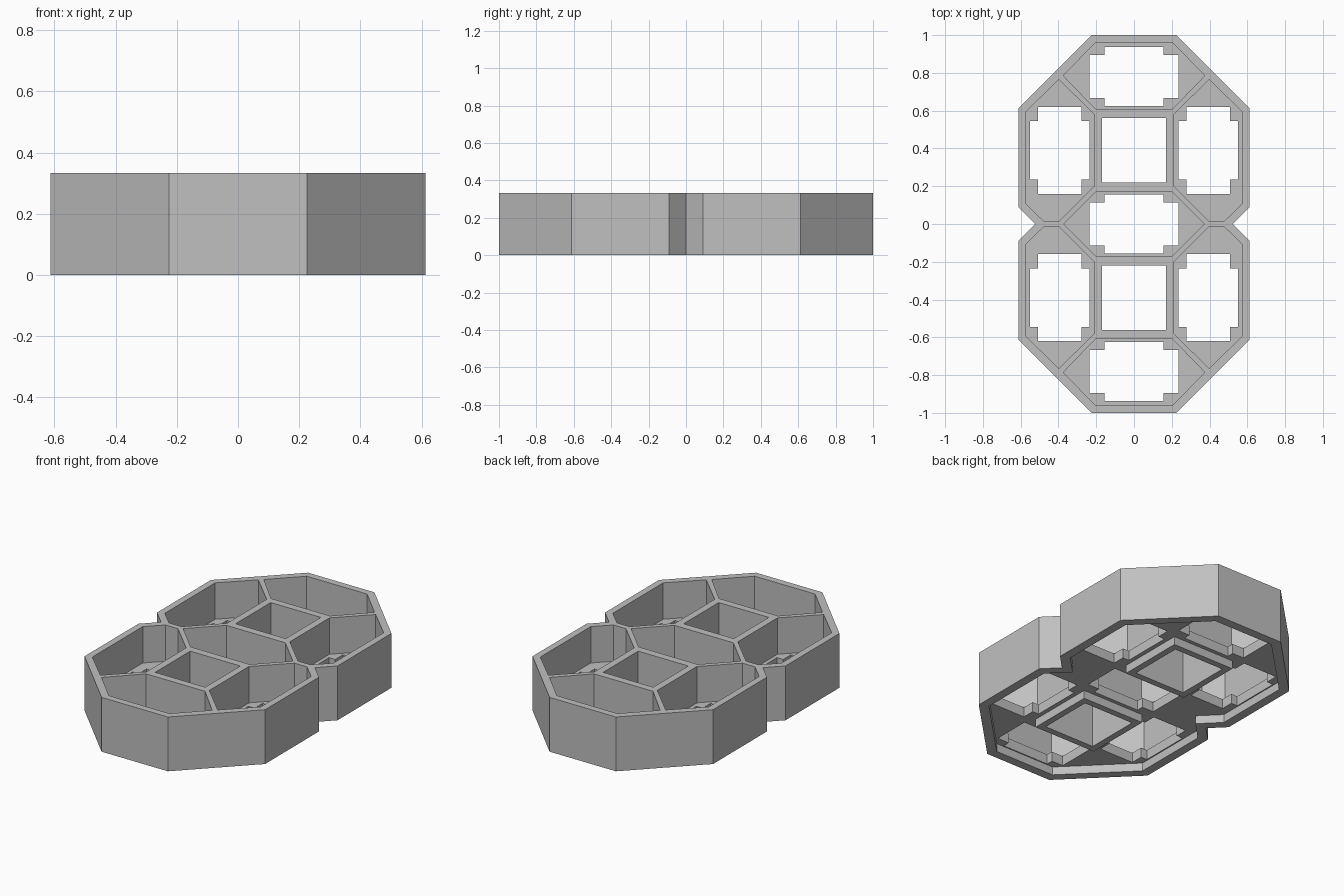
import bpy, bmesh
from mathutils import Vector

HEIGHT = 0.333
RIM_DEPTH = 0.05      # recess under the floor
FLOOR_TOP = 0.11
RIM_WIDTH = 0.055
RING_Y = 0.39         # centre of each octagon

if "Cube" in bpy.data.objects:
    bpy.data.objects.remove(bpy.data.objects["Cube"], do_unlink=True)

grey = bpy.data.materials.new("plain_grey")
grey.use_nodes = True
grey.diffuse_color = (0.53, 0.53, 0.53, 1)
grey.node_tree.nodes["Principled BSDF"].inputs["Base Color"].default_value = grey.diffuse_color


def prisms(name, polygons, z0, z1):
    """One object holding an upright prism for every polygon."""
    bm = bmesh.new()
    for poly in polygons:
        face = bm.faces.new([bm.verts.new((x, y, z0)) for x, y in poly])
        top = bmesh.ops.extrude_face_region(bm, geom=[face])["geom"]
        verts = [v for v in top if isinstance(v, bmesh.types.BMVert)]
        bmesh.ops.translate(bm, verts=verts, vec=(0, 0, z1 - z0))
    bmesh.ops.recalc_face_normals(bm, faces=bm.faces)
    mesh = bpy.data.meshes.new(name)
    bm.to_mesh(mesh)
    bm.free()
    mesh.materials.append(grey)
    obj = bpy.data.objects.new(name, mesh)
    bpy.context.collection.objects.link(obj)
    return obj


def combine(body, other, operation):
    """Apply a boolean to the body and discard the helper."""
    other.hide_render = True
    mod = body.modifiers.new("cut", 'BOOLEAN')
    mod.object, mod.operation, mod.solver = other, operation, 'EXACT'
    bpy.context.view_layer.objects.active = body
    bpy.ops.object.modifier_apply(modifier=mod.name)
    bpy.data.objects.remove(other, do_unlink=True)


def mirror(poly, sx, sy):
    return [(x * sx, y * sy) for x, y in poly]


def full_outline(quarter):
    """Complete a quarter outline, listed from the end to the waist."""
    half = quarter + mirror(quarter[:-1], 1, -1)[::-1]
    return half + mirror(half, -1, 1)[::-1]


def inset(poly, d):
    """Offset a clockwise polygon inward with mitred corners."""
    pts = [Vector(p) for p in poly]
    result = []
    for i, p in enumerate(pts):
        a = (p - pts[i - 1]).normalized()
        b = (pts[(i + 1) % len(pts)] - p).normalized()
        na, nb = Vector((a.y, -a.x)), Vector((b.y, -b.x))
        q = p + (na + nb) * (d / (1 + na.dot(nb)))
        result.append((q.x, q.y))
    return result


def stepped(cx, cy, hx, hy, step_x, step_y):
    """Rectangle with a square step taken from each corner."""
    ix, iy = hx - step_x, hy - step_y
    corner = [(ix, hy), (ix, iy), (hx, iy)]
    right = corner + mirror(corner, 1, -1)[::-1]
    return [(cx + x, cy + y) for x, y in right + mirror(right, -1, 1)[::-1]]


def square(cy, h):
    return [(-h, cy - h), (h, cy - h), (h, cy + h), (-h, cy + h)]


# Outer block with pinched waist
outline = full_outline([(0.225, 1), (0.612, 0.612), (0.612, 0.09), (0.522, 0)])
tray = prisms("compartment_tray", [outline], 0, HEIGHT)

# Underside recess, leaving an outer rim
combine(tray, prisms("recess", [inset(outline, RIM_WIDTH)], -0.1, RIM_DEPTH), 'DIFFERENCE')

# Square collars under the floor
combine(tray, prisms("collars", [square(s * RING_Y, 0.21) for s in (1, -1)],
                     0, RIM_DEPTH + 0.03), 'UNION')

# Six-sided end, middle and side compartments
end_right = [(0.205, 0.958), (0.375, 0.786), (0.2, 0.605)]
end_cell = end_right + mirror(end_right, -1, 1)[::-1]
middle_cell = [(0.2, 0.173), (0.372, 0), (0.2, -0.173),
               (-0.2, -0.173), (-0.372, 0), (-0.2, 0.173)]
side_cell = [(0.571, 0.595), (0.398, 0.765), (0.213, 0.582), (0.213, 0.198),
             (0.395, 0.017), (0.48, 0.017), (0.571, 0.107)]
cells = [middle_cell] + [mirror(end_cell, 1, s) for s in (1, -1)]
cells += [mirror(side_cell, sx, sy) for sx in (1, -1) for sy in (1, -1)]
combine(tray, prisms("cells", cells, FLOOR_TOP, HEIGHT + 0.1), 'DIFFERENCE')

# Stepped openings through the floor
openings = [stepped(0, y, 0.235, 0.157, 0.078, 0.042) for y in (-0.781, 0, 0.781)]
openings += [stepped(sx * 0.393, sy * RING_Y, 0.157, 0.23, 0.042, 0.076)
             for sx in (1, -1) for sy in (1, -1)]
combine(tray, prisms("openings", openings, -0.1, FLOOR_TOP + 0.05), 'DIFFERENCE')

# Square shafts running right through
combine(tray, prisms("shafts", [square(s * RING_Y, 0.17) for s in (1, -1)],
                     -0.1, HEIGHT + 0.1), 'DIFFERENCE')
